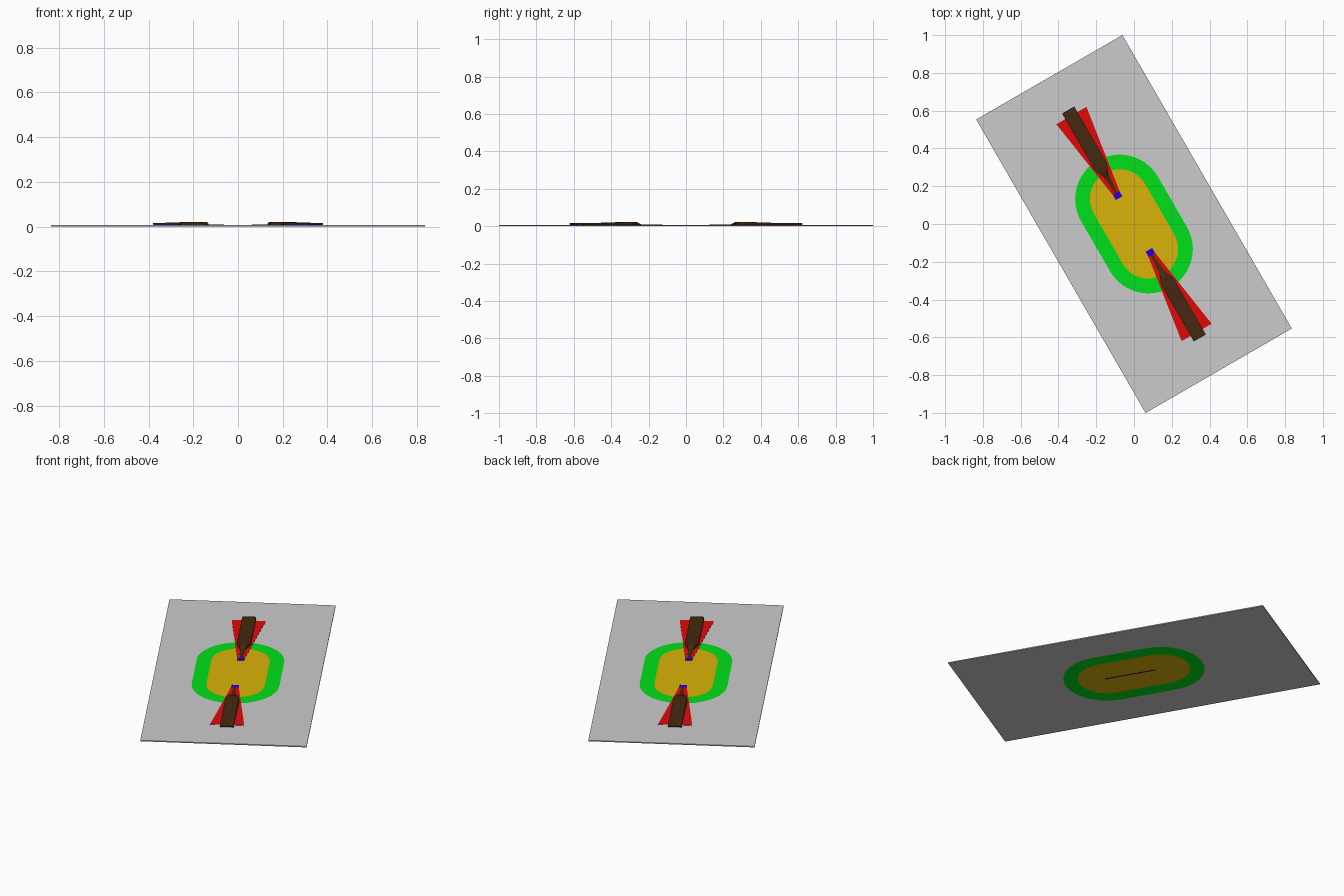
import bpy, bmesh, math
from mathutils import Matrix

if "Cube" in bpy.data.objects:
    bpy.data.objects.remove(bpy.data.objects["Cube"])

TILT = math.radians(30)
Z0, Z1 = 0.001, 0.007


def mat(name, rgb):
    m = bpy.data.materials.new(name)
    m.diffuse_color = (*rgb, 1)
    m.use_nodes = True
    m.node_tree.nodes["Principled BSDF"].inputs["Base Color"].default_value = m.diffuse_color
    return m


GREEN = mat("green", (0.0, 0.75, 0.01))
YELLOW = mat("yellow", (0.70, 0.45, 0.003))
RED = mat("red", (0.75, 0.003, 0.003))
BROWN = mat("brown", (0.06, 0.022, 0.005))
BLUE = mat("blue", (0.015, 0.0, 0.75))
PURPLE = mat("purple", (0.1, 0.0, 0.12))


def finish(name, bm, material, angle=TILT):
    bmesh.ops.recalc_face_normals(bm, faces=bm.faces)
    bmesh.ops.transform(bm, matrix=Matrix.Rotation(angle, 4, 'Z'), verts=bm.verts)
    me = bpy.data.meshes.new(name)
    bm.to_mesh(me)
    bm.free()
    ob = bpy.data.objects.new(name, me)
    bpy.context.collection.objects.link(ob)
    if material:
        me.materials.append(material)


def slab(name, loops, z0, z1, material=None, angle=TILT):
    """Flat slab from an outline, with any further loops as holes."""
    bm = bmesh.new()
    edges = []
    for loop in loops:
        vs = [bm.verts.new((x, y, z0)) for x, y in loop]
        edges += [bm.edges.new((vs[i - 1], vs[i])) for i in range(len(vs))]
    bmesh.ops.triangle_fill(bm, edges=edges, use_beauty=True)
    geo = bmesh.ops.extrude_face_region(bm, geom=bm.faces[:], use_keep_orig=True)["geom"]
    for v in geo:
        if isinstance(v, bmesh.types.BMVert):
            v.co.z = z1
    finish(name, bm, material, angle)


def stadium(r, h, n=24):
    pts = []
    for side in (0, 1):
        for i in range(n + 1):
            a = math.pi * (side + i / n)
            pts.append((r * math.cos(a), r * math.sin(a) + (h if side == 0 else -h)))
    return pts


def wedge(name, stations, material, angle):
    """Loft of rectangles: (distance, half width, bottom z, top z)."""
    bm = bmesh.new()
    rings = [[bm.verts.new(p) for p in ((-w, y, b), (w, y, b), (w, y, t), (-w, y, t))]
             for y, w, b, t in stations]
    for a, b in zip(rings, rings[1:]):
        for i in range(4):
            bm.faces.new((a[i - 1], a[i], b[i], b[i - 1]))
    bm.faces.new(rings[0])
    bm.faces.new(rings[-1])
    finish(name, bm, material, angle)


def rect(w, y0, y1):
    return [(-w, y0), (w, y0), (w, y1), (-w, y1)]


# Base sheet with the two inlaid stadium areas
outer, inner = stadium(0.235, 0.153), stadium(0.157, 0.153)
slab("base_plate", [rect(0.447, -0.897, 0.897), outer], Z0, Z1)
slab("green_border", [outer, inner], Z0, Z1, GREEN)
slab("yellow_field", [inner], Z0, Z1, YELLOW)

# Thin strip showing on the underside
slab("underside_strip", [rect(0.004, -0.165, 0.12)], 0.0, 0.004, PURPLE)

# Two opposite pointers, each a red fan, blue parts and a brown ramp
for label, ang in (("back", TILT), ("front", TILT + math.pi)):
    fan = [(-0.018, 0.17), (0.018, 0.17), (0.092, 0.663), (-0.092, 0.663)]
    slab(label + "_red_fan", [fan], Z1 - 0.001, 0.0085, RED, ang)
    slab(label + "_blue_tip", [rect(0.02, 0.158, 0.19)], Z1 - 0.001, 0.0095, BLUE, ang)
    slab(label + "_blue_footing", [rect(0.037, 0.48, 0.69)], 0.005, 0.0105, BLUE, ang)
    wedge(label + "_brown_spike", [(0.19, 0.006, 0.006, 0.0095),
                                   (0.30, 0.015, 0.006, 0.010)], BROWN, ang)
    wedge(label + "_brown_ramp", [(0.28, 0.012, 0.006, 0.009),
                                  (0.315, 0.022, 0.006, 0.022),
                                  (0.35, 0.037, 0.006, 0.022),
                                  (0.40, 0.037, 0.006, 0.022),
                                  (0.48, 0.037, 0.0105, 0.019),
                                  (0.697, 0.037, 0.0105, 0.016)], BROWN, ang)
